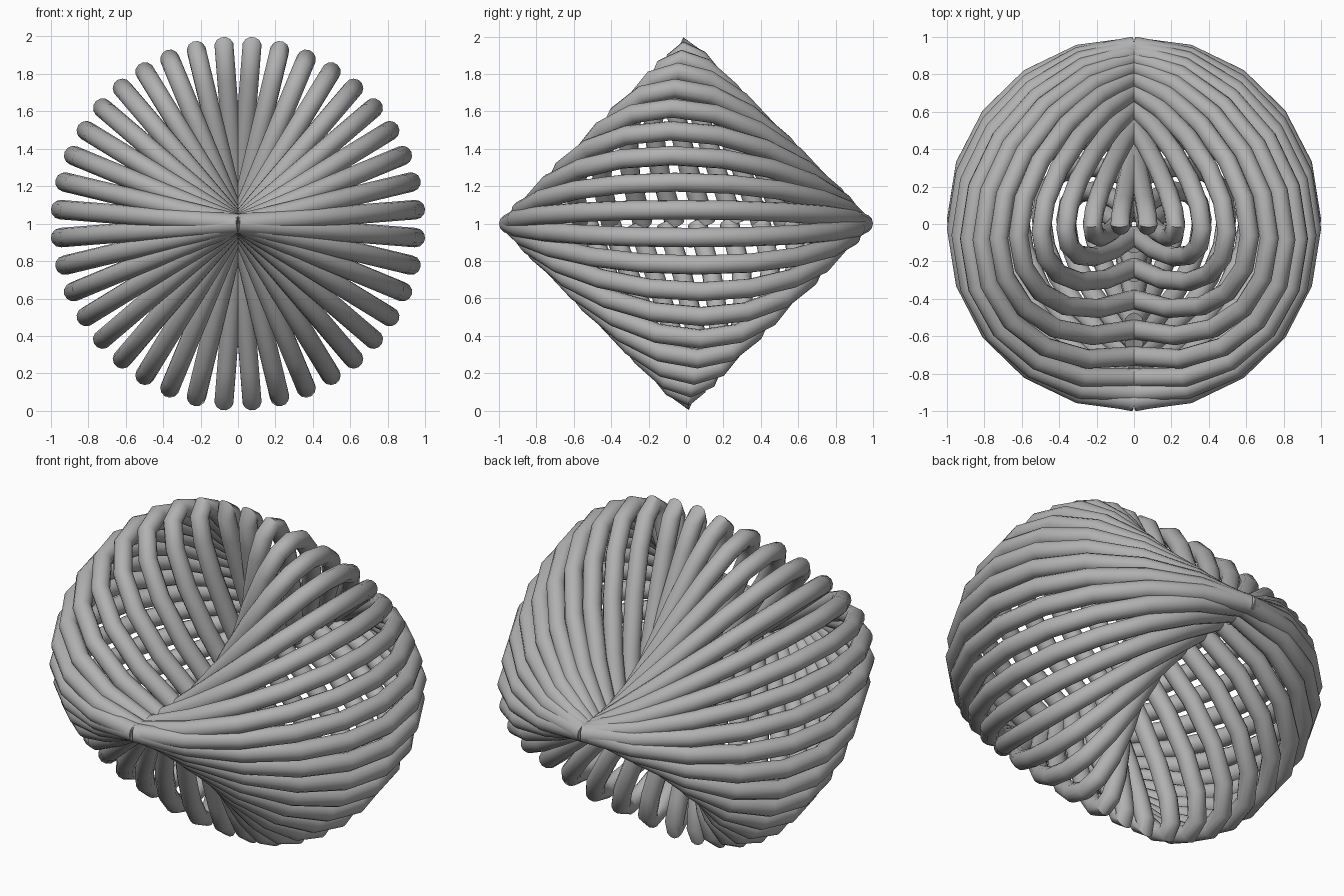
import bpy
from math import sin, cos, pi, sqrt, radians

cube = bpy.data.objects.get("Cube")
if cube:
    bpy.data.objects.remove(cube, do_unlink=True)

RADIUS = 0.95   # centre line radius of the whole form
TUBE = 0.052    # tube thickness
LEAN = 0.35     # how far the loops lean along the y axis
LOOPS = 20      # loops from top to bottom
STEPS = 10      # segments in half a loop

grey = bpy.data.materials.new("plain grey")
grey.use_nodes = True
colour = (0.44, 0.44, 0.44, 1)
grey.diffuse_color = colour
grey.node_tree.nodes["Principled BSDF"].inputs["Base Color"].default_value = colour


def half_loop(turn):
    """Leaning half ellipse in a plane through the y axis, turned up from level."""
    rise, width = sin(turn), cos(turn)
    lean = LEAN * rise
    centre = lean * abs(rise)
    half = width * sqrt(1 - lean ** 2)
    points = []
    for j in range(STEPS + 1):
        a = pi * j / STEPS
        y = centre - half * cos(a) - lean * sin(a)
        points.append((width * sin(a), y, rise * sin(a)))
    return points


def make_tube(name, points):
    """Sweep a round tube along the points and turn it into a mesh."""
    curve = bpy.data.curves.new(name, "CURVE")
    curve.dimensions = "3D"
    curve.bevel_depth = TUBE
    curve.bevel_resolution = 4
    curve.use_fill_caps = True
    spline = curve.splines.new("POLY")
    spline.points.add(len(points) - 1)
    for p, (x, y, z) in zip(spline.points, points):
        p.co = (x * RADIUS, y * RADIUS, 1 + z * RADIUS, 1)
    obj = bpy.data.objects.new(name, curve)
    bpy.context.collection.objects.link(obj)
    bpy.ops.object.select_all(action="DESELECT")
    obj.select_set(True)
    bpy.context.view_layer.objects.active = obj
    bpy.ops.object.convert(target="MESH")
    obj = bpy.context.view_layer.objects.active
    obj.data.materials.clear()
    obj.data.materials.append(grey)
    bpy.ops.object.shade_smooth_by_angle(angle=radians(50))
    mirror = obj.modifiers.new("other side", "MIRROR")
    mirror.use_axis = (True, False, False)
    mirror.use_mirror_merge = False


# Loops fanned evenly round the y axis
for k in range(LOOPS):
    make_tube(f"loop_{k + 1}", half_loop(pi / 2 - pi * (k + 0.5) / LOOPS))
